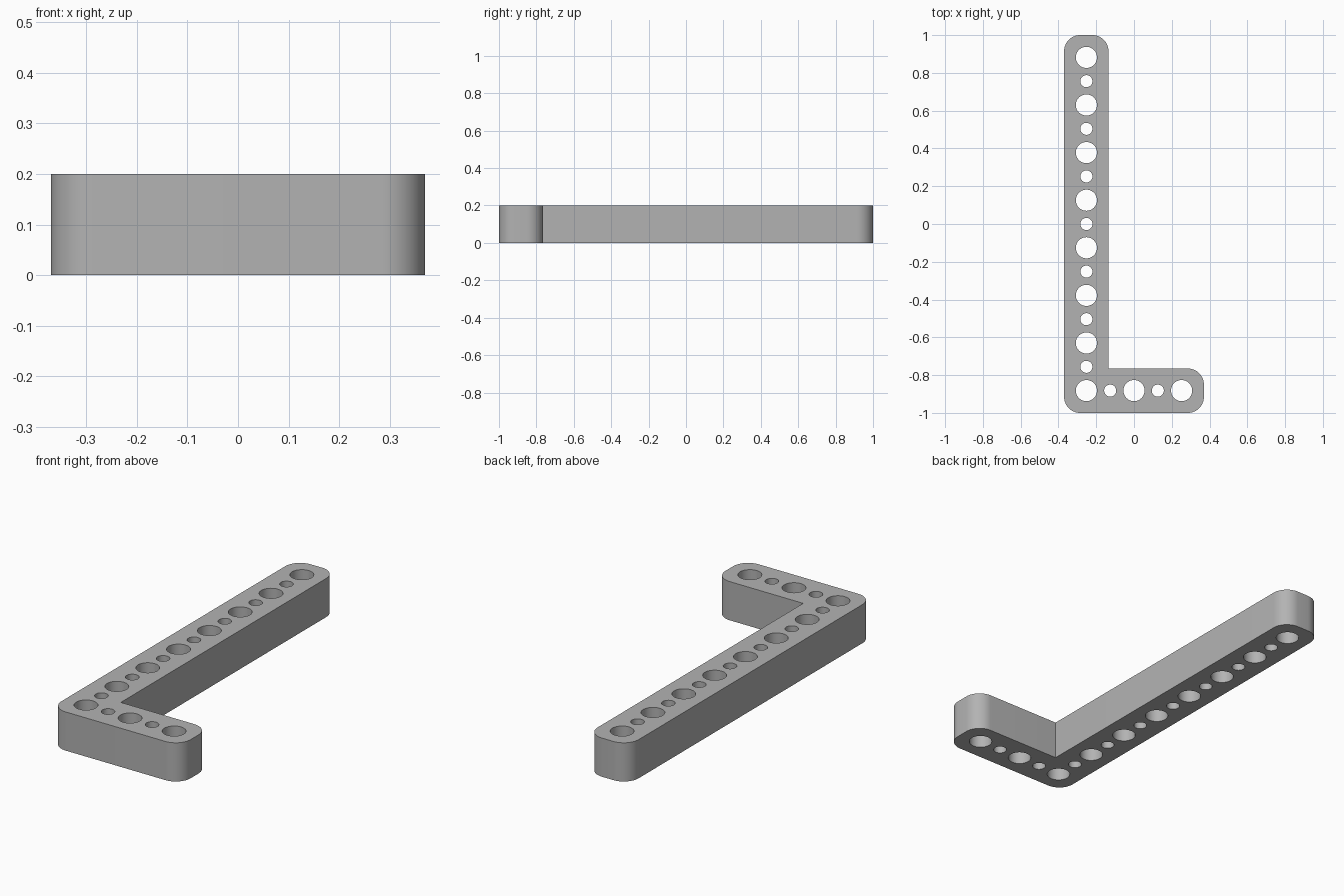
import bpy
import bmesh
from math import sin, cos, pi, radians

cube = bpy.data.objects.get("Cube")
if cube:
    bpy.data.objects.remove(cube, do_unlink=True)

HEIGHT = 0.2
HALF_X = 0.37        # half width of the whole bracket
BAR = 0.235          # width of each arm
CORNER = 0.085       # radius of the outer corners
PITCH = 0.126        # spacing between neighbouring holes
BIG, SMALL = 0.056, 0.032


def arc(cx, cy, radius, start, sweep, steps):
    return [(cx + radius * cos(start + sweep * i / steps),
             cy + radius * sin(start + sweep * i / steps))
            for i in range(steps + 1)]


def loop(bm, points):
    verts = [bm.verts.new((x, y, 0)) for x, y in points]
    for i, v in enumerate(verts):
        bm.edges.new((v, verts[(i + 1) % len(verts)]))


def rounded(x, y, sx, sy, start):
    """Rounded corner whose centre lies inward from (x, y)."""
    return arc(x + sx * CORNER, y + sy * CORNER, CORNER, start, pi / 2, 12)


# L-shaped outline, with a sharp inner elbow
inner_x, inner_y = -HALF_X + BAR, -1 + BAR
outline = (rounded(-HALF_X, -1, 1, 1, pi)
           + rounded(HALF_X, -1, -1, 1, -pi / 2)
           + rounded(HALF_X, inner_y, -1, -1, 0)
           + [(inner_x, inner_y)]
           + rounded(inner_x, 1, -1, -1, 0)
           + rounded(-HALF_X, 1, 1, -1, pi / 2))

bm = bmesh.new()
loop(bm, outline)

# Alternating large and small holes along both arms
start_x, start_y = -2 * PITCH, -7 * PITCH
holes = [(start_x, start_y + i * PITCH, i) for i in range(15)]
holes += [(start_x + i * PITCH, start_y, i) for i in range(1, 5)]
for x, y, i in holes:
    loop(bm, arc(x, y, SMALL if i % 2 else BIG, 0, 2 * pi, 40)[:-1])

# Fill the profile around the holes and raise it to full height
bmesh.ops.triangle_fill(bm, edges=bm.edges[:], use_beauty=True, normal=(0, 0, 1))
raised = bmesh.ops.extrude_face_region(bm, geom=bm.faces[:], use_keep_orig=True)
top = [g for g in raised["geom"] if isinstance(g, bmesh.types.BMVert)]
bmesh.ops.translate(bm, verts=top, vec=(0, 0, HEIGHT))
bmesh.ops.recalc_face_normals(bm, faces=bm.faces[:])

mesh = bpy.data.meshes.new("perforated_bracket")
bm.to_mesh(mesh)
bm.free()
bracket = bpy.data.objects.new("perforated_bracket", mesh)
bpy.context.collection.objects.link(bracket)

# Single plain grey
grey = bpy.data.materials.new("light_grey")
grey.use_nodes = True
colour = (0.45, 0.45, 0.45, 1)
grey.diffuse_color = colour
grey.node_tree.nodes["Principled BSDF"].inputs["Base Color"].default_value = colour
mesh.materials.append(grey)

# Smooth curved walls, crisp rims
bpy.ops.object.select_all(action="DESELECT")
bracket.select_set(True)
bpy.context.view_layer.objects.active = bracket
bpy.ops.object.shade_smooth_by_angle(angle=radians(30))
